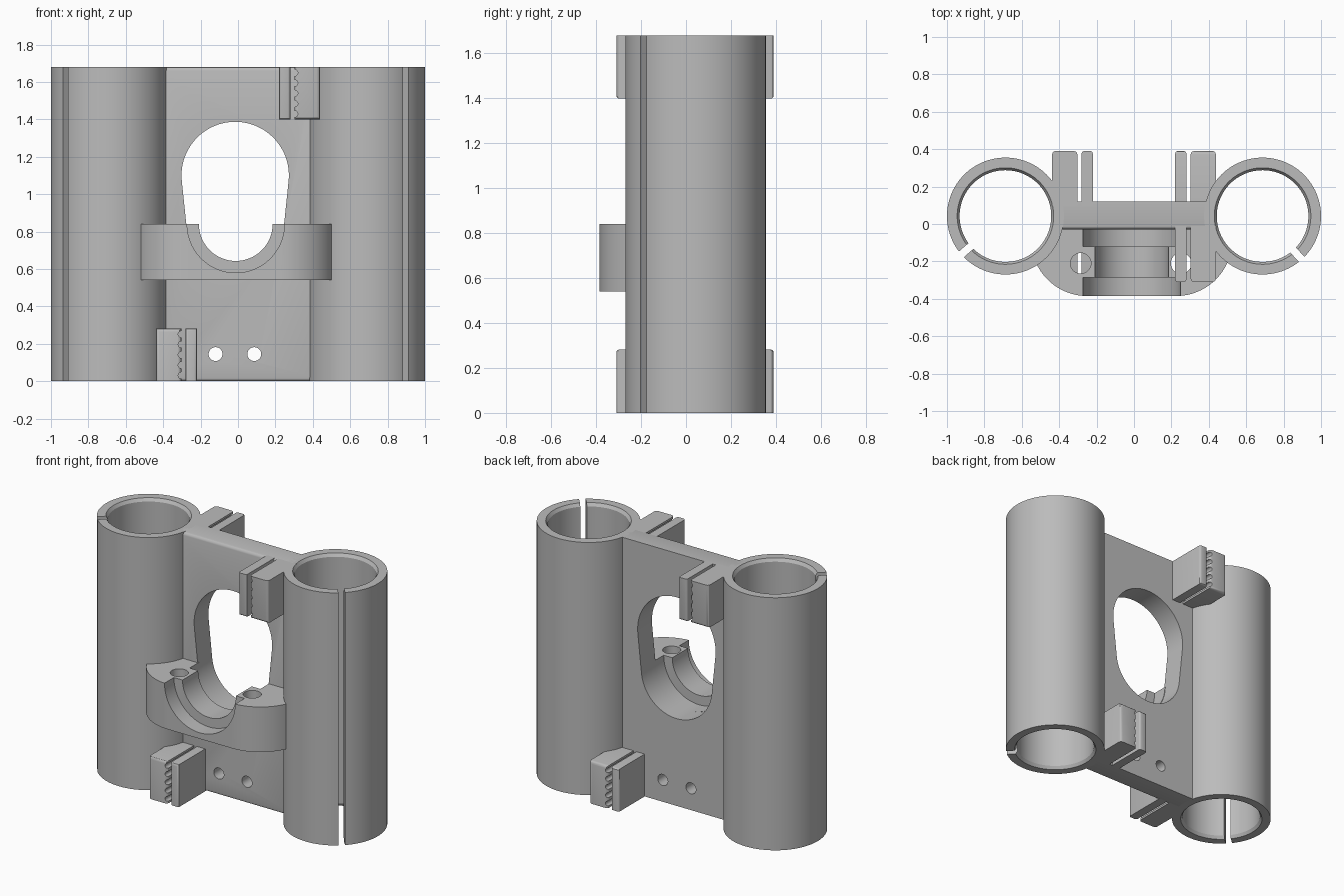
import bpy, bmesh, math
from mathutils import Matrix, Vector

if "Cube" in bpy.data.objects:
    bpy.data.objects.remove(bpy.data.objects["Cube"])

HEIGHT = 1.68
TUBE_X, TUBE_Y, TUBE_R, BORE_R = 0.6875, 0.0425, 0.3125, 0.245
PLATE_FRONT, PLATE_BACK = -0.03, 0.12
SADDLE_X, SADDLE_Z, SADDLE_R = -0.012, 0.84, 0.26

grey = bpy.data.materials.new("plain grey")
grey.use_nodes = True
colour = (0.5, 0.5, 0.5, 1)
grey.diffuse_color = colour
grey.node_tree.nodes["Principled BSDF"].inputs["Base Color"].default_value = colour


def make(name, bm):
    bmesh.ops.recalc_face_normals(bm, faces=bm.faces)
    mesh = bpy.data.meshes.new(name)
    bm.to_mesh(mesh)
    bm.free()
    mesh.materials.append(grey)
    obj = bpy.data.objects.new(name, mesh)
    bpy.context.collection.objects.link(obj)
    return obj


def arc(cx, cy, r, start, end, steps):
    angles = [math.radians(start + (end - start) * i / steps) for i in range(steps + 1)]
    return [(cx + r * math.cos(a), cy + r * math.sin(a)) for a in angles]


def prism(name, outline, low, high, axis):
    """Extrude a 2D outline along y (outline in x, z) or along z (outline in x, y)."""
    bm = bmesh.new()
    place = (lambda p: (p[0], low, p[1])) if axis == "y" else (lambda p: (p[0], p[1], low))
    face = bm.faces.new([bm.verts.new(place(p)) for p in outline])
    step = Vector((0, high - low, 0)) if axis == "y" else Vector((0, 0, high - low))
    new = bmesh.ops.extrude_face_region(bm, geom=[face])["geom"]
    bmesh.ops.translate(bm, vec=step, verts=[v for v in new if isinstance(v, bmesh.types.BMVert)])
    return make(name, bm)


def rod(u, v, r, low, high, axis, steps=64):
    return prism("cutter", arc(u, v, r, 0, 360, steps)[:-1], low, high, axis)


def box(name, x, y, z, bevel_rule=None, width=0.02):
    bm = bmesh.new()
    size = [abs(b - a) for a, b in (x, y, z)]
    middle = [(a + b) / 2 for a, b in (x, y, z)]
    bmesh.ops.create_cube(bm, size=1, matrix=Matrix.Translation(middle) @ Matrix.Diagonal((*size, 1)))
    if bevel_rule:
        edges = [e for e in bm.edges if bevel_rule((e.verts[0].co + e.verts[1].co) / 2)]
        bmesh.ops.bevel(bm, geom=edges, offset=width, segments=3, profile=0.5, affect="EDGES")
    return make(name, bm)


def cut(obj, cutters):
    for cutter in cutters:
        cutter.hide_render = True
        mod = obj.modifiers.new("cut", "BOOLEAN")
        mod.operation, mod.solver, mod.object = "DIFFERENCE", "EXACT", cutter
    graph = bpy.context.evaluated_depsgraph_get()
    mesh = bpy.data.meshes.new_from_object(obj.evaluated_get(graph))
    obj.modifiers.clear()
    obj.data = mesh
    for cutter in cutters:
        bpy.data.objects.remove(cutter)


# Split tubes with chamfered bores
def tube(name, side, slot_angle):
    rim = BORE_R + 0.013
    profile = [(rim, 0), (TUBE_R, 0), (TUBE_R, HEIGHT), (rim, HEIGHT),
               (BORE_R, HEIGHT - 0.02), (BORE_R, 0.02)]
    bm = bmesh.new()
    verts = [bm.verts.new((r, 0, z)) for r, z in profile]
    edges = [bm.edges.new((verts[i - 1], verts[i])) for i in range(len(verts))]
    bmesh.ops.spin(bm, geom=verts + edges, cent=(0, 0, 0), axis=(0, 0, 1),
                   angle=math.tau, steps=96, use_merge=True)
    bmesh.ops.remove_doubles(bm, verts=bm.verts, dist=0.0001)
    centre = Matrix.Translation((side * TUBE_X, TUBE_Y, 0))
    bm.transform(centre)
    obj = make(name, bm)
    slot = box("cutter", (0.15, 0.4), (-0.02, 0.02), (-0.1, HEIGHT + 0.1))
    slot.data.transform(centre @ Matrix.Rotation(math.radians(slot_angle), 4, "Z"))
    cut(obj, [slot])
    return obj


parts = [tube("right_tube", -1, 221), tube("left_tube", 1, -48)]

# Web plate with egg-shaped opening and two screw holes
plate = box("web_plate", (-0.41, 0.41), (PLATE_FRONT, PLATE_BACK), (0, HEIGHT),
            lambda m: m.y < 0 and abs(m.x) < 0.1)
egg = arc(-0.015, 1.1, 0.287, -6, 186, 48) + arc(-0.015, SADDLE_Z, SADDLE_R, 186, 354, 48)
cut(plate, [prism("cutter", egg, -0.2, 0.3, "y")]
    + [rod(x, 0.145, 0.037, -0.2, 0.3, "y", 32) for x in (-0.12, 0.087)])
parts.append(plate)

# Half-round saddle bracket with stepped seat and vertical bolt holes
outline = [(-0.55, -0.02), (0.525, -0.02)]
outline += arc(0.225, -0.085, 0.3, 0, -90, 24) + arc(-0.25, -0.085, 0.3, -90, -180, 24)
saddle = prism("saddle_bracket", outline, 0.54, SADDLE_Z, "z")
seat = [(0.197, -0.5, 0.1), (SADDLE_R, -0.5, -0.285), (SADDLE_R, -0.12, 0.1)]
cut(saddle, [rod(SADDLE_X, SADDLE_Z, r, a, b, "y", 96) for r, a, b in seat]
    + [rod(x, -0.21, 0.055, 0.4, 1, "z", 40) for x in (-0.285, 0.252)]
    + [rod(s * TUBE_X, TUBE_Y, 0.28, 0.4, 1, "z", 96) for s in (-1, 1)])
parts.append(saddle)


# Belt clamps: a toothed block facing a thin jaw
def clamp(label, sx, sy):
    at_top = sx * sy < 0
    z = (HEIGHT - 0.282, HEIGHT) if at_top else (0, 0.282)
    free_z = z[0] if at_top else z[1]
    end = 0.39 if sy > 0 else -0.31
    y = (0.1, end) if sy > 0 else (end, -0.01)
    end_z = z[1] if at_top else z[0]

    def rule(m):
        on_end = abs(m.y - end) < 0.001 and abs(m.z - end_z) > 0.001
        on_corner = abs(m.z - free_z) < 0.001 and abs(m.y - end) < 0.001
        return on_end or on_corner

    jaw = box(label + "_jaw", (sx * 0.22, sx * 0.28), y, z, rule, 0.014)
    block = box(label + "_toothed_block", (sx * 0.303, sx * 0.438), y, z, rule, 0.018)
    cut(block, [rod(sx * 0.303, z[0] + 0.031 + 0.055 * i, 0.017, -0.5, 0.5, "y", 20)
                for i in range(5)])
    return [jaw, block]


for label, sx, sy in (("front_right", -1, -1), ("front_left", 1, -1),
                      ("back_right", -1, 1), ("back_left", 1, 1)):
    parts += clamp(label, sx, sy)

# Smooth the round surfaces, keep corners crisp
bpy.ops.object.select_all(action="DESELECT")
for obj in parts:
    obj.select_set(True)
bpy.context.view_layer.objects.active = parts[0]
bpy.ops.object.shade_smooth_by_angle(angle=math.radians(30))
